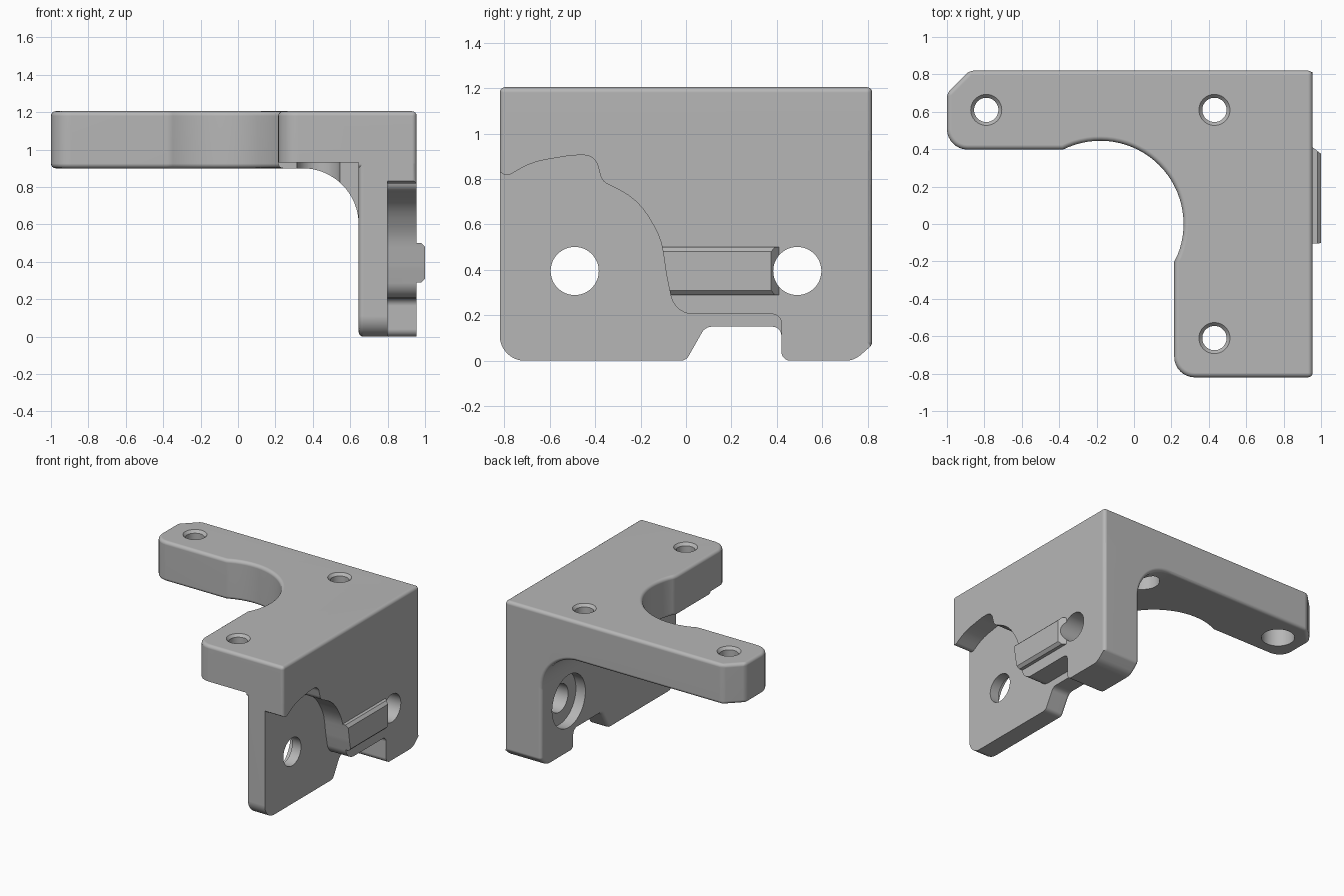
import bpy, bmesh, math
from mathutils import Vector, Matrix

cube = bpy.data.objects.get("Cube")
if cube:
    bpy.data.objects.remove(cube, do_unlink=True)

grey = bpy.data.materials.new("plain grey")
grey.use_nodes = True
grey.diffuse_color = (0.47, 0.47, 0.47, 1)
grey.node_tree.nodes["Principled BSDF"].inputs["Base Color"].default_value = grey.diffuse_color

ROUND = 0.025
TOP = 1.205
SIDE = 0.955
DEPTH = 0.82


def outline(points, steps=8):
    """Polygon with each (u, v, radius) corner rounded."""
    out = []
    for i, (u, v, r) in enumerate(points):
        p = Vector((u, v))
        a = Vector(points[i - 1][:2]) - p
        b = Vector(points[(i + 1) % len(points)][:2]) - p
        turn = math.pi - a.angle(b)
        if r == 0 or turn < 0.02:
            out.append(p)
            continue
        t = min(r * math.tan(turn / 2), a.length * 0.49, b.length * 0.49)
        start, end = p + a.normalized() * t, p + b.normalized() * t
        radius = t / math.tan(turn / 2)
        centre = p + (a.normalized() + b.normalized()).normalized() * (radius / math.cos(turn / 2))
        n = max(2, round(steps * turn / (math.pi / 2)))
        sweep = (start - centre).angle_signed(end - centre)
        for k in range(n + 1):
            out.append(centre + Matrix.Rotation(-sweep * k / n, 2) @ (start - centre))
    return out


def finish(name, bm):
    bmesh.ops.recalc_face_normals(bm, faces=bm.faces)
    mesh = bpy.data.meshes.new(name)
    bm.to_mesh(mesh)
    bm.free()
    mesh.materials.append(grey)
    obj = bpy.data.objects.new(name, mesh)
    bpy.context.collection.objects.link(obj)
    return obj


def prism(name, points, axis, lo, hi, soften=None, width=ROUND, segments=4):
    """Extrude a profile along an axis, then bevel the sharp edges picked by soften."""
    place = {"x": lambda p, w: (w, p[0], p[1]),
             "y": lambda p, w: (p[0], w, p[1]),
             "z": lambda p, w: (p[0], p[1], w)}[axis]
    bm = bmesh.new()
    rings = [[bm.verts.new(place(p, w)) for p in points] for w in (lo, hi)]
    for ring in rings:
        bm.faces.new(ring)
    n = len(points)
    for i in range(n):
        j = (i + 1) % n
        bm.faces.new((rings[0][i], rings[0][j], rings[1][j], rings[1][i]))
    bmesh.ops.recalc_face_normals(bm, faces=bm.faces)
    if soften:
        edges = [e for e in bm.edges if e.calc_face_angle(0) > 0.6
                 and soften(e.verts[0].co, e.verts[1].co)]
        bmesh.ops.bevel(bm, geom=edges, offset=width, segments=segments, profile=0.5,
                        affect='EDGES', clamp_overlap=False)
    return finish(name, bm)


def lathe(name, profile, axis, u, v, sides=48):
    """Stepped round cutter from (radius, position) pairs."""
    bm = bmesh.new()
    rings = []
    for r, w in profile:
        ring = []
        for k in range(sides):
            a = math.tau * k / sides
            p, q = u + r * math.cos(a), v + r * math.sin(a)
            ring.append(bm.verts.new((w, p, q) if axis == "x" else (p, q, w)))
        rings.append(ring)
    for a, b in zip(rings, rings[1:]):
        for k in range(sides):
            m = (k + 1) % sides
            bm.faces.new((a[k], a[m], b[m], b[k]))
    bm.faces.new(rings[0])
    bm.faces.new(rings[-1])
    return finish(name, bm)


def combine(body, other, operation):
    mod = body.modifiers.new("combine", 'BOOLEAN')
    mod.operation, mod.solver, mod.object = operation, 'EXACT', other
    with bpy.context.temp_override(object=body, active_object=body, selected_objects=[body]):
        bpy.ops.object.modifier_apply(modifier=mod.name)
    bpy.data.objects.remove(other, do_unlink=True)


# Top plate: L shape with a round bite in the inner corner
bite = [(-0.18 + 0.445 * math.cos(a), 0.445 * math.sin(a))
        for a in (math.radians(-26.7 + 143.4 * k / 32) for k in range(33))]
plate = outline([(-0.38, 0.398, 0), (-1, 0.398, 0.11), (-1, 0.7, 0), (-0.88, DEPTH, 0),
                 (SIDE, DEPTH, 0), (SIDE, -DEPTH, 0), (0.215, -DEPTH, 0.11), (0.215, -0.2, 0)])
body = prism("bracket_body", plate + [Vector(p) for p in bite[1:-1]], "z", 0.9, TOP,
             lambda a, b: True)

# Side wall with a notch in its lower edge
wall = outline([(-DEPTH, 1.1, 0), (-DEPTH, 0, 0.11), (0, 0, 0.04), (0.085, 0.15, 0.05),
                (0.42, 0.15, 0.04), (0.42, 0, 0.04), (0.74, 0, 0.1), (DEPTH, 0.07, 0.03),
                (DEPTH, 1.1, 0)])


def wall_edges(a, b):
    inner = max(a.x, b.x) < 0.7
    outer_end = min(a.x, b.x) > 0.9 and min(abs(a.y), abs(b.y)) > 0.81
    return inner or outer_end


combine(body, prism("side_wall", wall, "x", 0.645, SIDE, wall_edges), 'UNION')

# Curved web under the plate
web = [Vector((0.345 + 0.3 * math.cos(a), 0.6 + 0.3 * math.sin(a)))
       for a in (math.pi / 2 * k / 16 for k in range(17))]
web += [Vector((0.345, 1)), Vector((0.75, 1)), Vector((0.75, 0.6))]
combine(body, prism("inner_web", web, "y", -0.6, DEPTH,
                    lambda a, b: min(a.y, b.y) > 0.8), 'UNION')

# Raised rail on the outer face
rail = [(0.9, -0.2), (1, -0.2), (1, 0.375), (SIDE, 0.41), (0.9, 0.41)]
combine(body, prism("rail", rail, "z", 0.29, 0.5,
                    lambda a, b: min(a.x, b.x) > 0.99 and abs(a.z - b.z) < 0.01,
                    0.02, 1), 'UNION')

# Shallow step under the front arm
step = [(0.1, -0.9), (0.645, -0.9), (0.645, -0.6), (0.1, -0.6)]
combine(body, prism("arm_step", step, "z", 0.7, 0.93), 'DIFFERENCE')

# Curved recess in the outer face
recess = outline([(-0.9, -0.1, 0), (-0.9, 0.85, 0), (-0.83, 0.84, 0), (-0.79, 0.81, 0.05),
                  (-0.68, 0.875, 0.4), (-0.5, 0.905, 0.3), (-0.4, 0.905, 0.1),
                  (-0.37, 0.79, 0.06), (-0.21, 0.71, 0.3), (-0.11, 0.54, 0.3),
                  (-0.085, 0.37, 0.5), (-0.05, 0.205, 0.16), (0.42, 0.205, 0.04),
                  (0.42, -0.1, 0)], 12)
combine(body, prism("recess", recess, "x", 0.8, 1.2), 'DIFFERENCE')

# Stepped screw holes down through the plate
for x, y in ((-0.79, 0.61), (0.43, 0.61), (0.43, -0.61)):
    steps = [(0.115, 0.55), (0.115, 1.05), (0.065, 1.05), (0.065, TOP - 0.02),
             (0.083, TOP), (0.083, 1.3)]
    combine(body, lathe("plate_hole", steps, "z", x, y), 'DIFFERENCE')

# Stepped bolt holes through the wall
for y in (-0.49, 0.49):
    steps = [(0.2, 0.55), (0.2, 0.725), (0.106, 0.725), (0.106, 1.2)]
    combine(body, lathe("wall_hole", steps, "x", y, 0.395), 'DIFFERENCE')

# Smooth shading with crisp edges
body.data.materials.clear()
body.data.materials.append(grey)
bpy.ops.object.select_all(action='DESELECT')
body.select_set(True)
bpy.context.view_layer.objects.active = body
bpy.ops.object.shade_smooth_by_angle(angle=math.radians(35))
weighted = body.modifiers.new("even_normals", 'WEIGHTED_NORMAL')
weighted.keep_sharp = True
